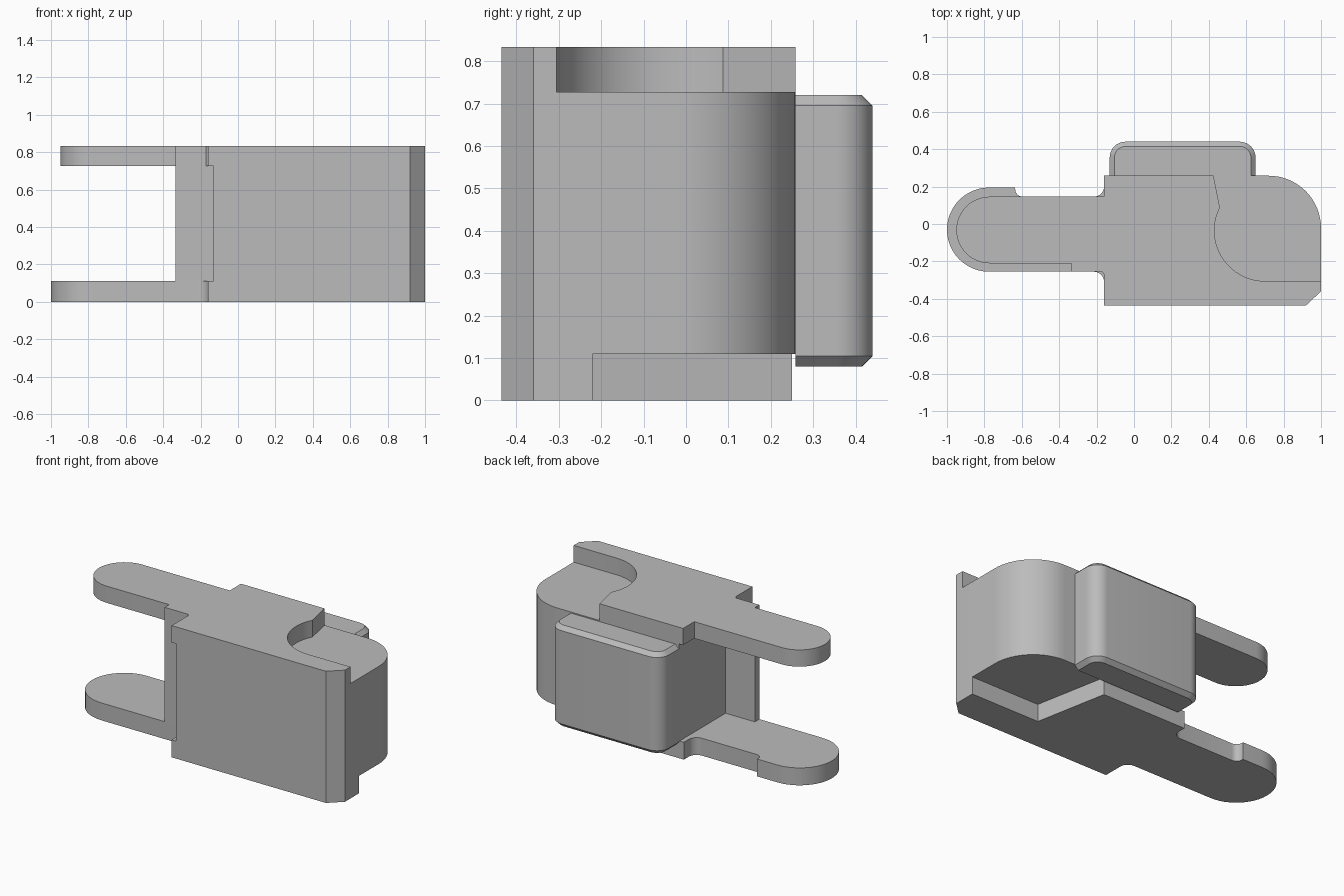
import bpy
import bmesh
from math import cos, sin, radians

cube = bpy.data.objects.get("Cube")
if cube:
    bpy.data.objects.remove(cube, do_unlink=True)

grey = bpy.data.materials.new("plain_grey")
grey.use_nodes = True
GREY = (0.5, 0.5, 0.5, 1)
grey.diffuse_color = GREY
grey.node_tree.nodes["Principled BSDF"].inputs["Base Color"].default_value = GREY


def arc(cx, cy, r, start, end, steps=16):
    """Points along a circular arc, angles in degrees."""
    angles = [radians(start + (end - start) * i / steps) for i in range(steps + 1)]
    return [(cx + r * cos(a), cy + r * sin(a)) for a in angles]


def prism(name, outline, z0, z1, chamfer=0, back=None):
    """Extrude a flat outline upward; optionally chamfer its rims except at y = back."""
    bm = bmesh.new()
    base = bm.faces.new([bm.verts.new((x, y, z0)) for x, y in outline])
    top = bmesh.ops.extrude_face_region(bm, geom=[base])["geom"]
    bmesh.ops.translate(bm, vec=(0, 0, z1 - z0),
                        verts=[v for v in top if isinstance(v, bmesh.types.BMVert)])
    bmesh.ops.recalc_face_normals(bm, faces=bm.faces)
    if chamfer:
        rims = [e for e in bm.edges
                if abs(e.verts[0].co.z - e.verts[1].co.z) < 1e-5
                and max(v.co.y for v in e.verts) > back + 1e-4]
        bmesh.ops.bevel(bm, geom=rims, offset=chamfer, segments=1, affect='EDGES')
    mesh = bpy.data.meshes.new(name)
    bm.to_mesh(mesh)
    bm.free()
    mesh.materials.append(grey)
    obj = bpy.data.objects.new(name, mesh)
    bpy.context.collection.objects.link(obj)
    bpy.ops.object.select_all(action='DESELECT')
    obj.select_set(True)
    bpy.context.view_layer.objects.active = obj
    bpy.ops.object.shade_smooth_by_angle(angle=radians(30))
    return obj


FRONT, BACK = -0.435, 0.258
LOW, HIGH, TOP = 0.11, 0.727, 0.833
front_corner = [(0.92, FRONT), (1, -0.36)]

# Main block with a chamfered front corner and a round back corner
prism("main_block",
      [(-0.13, FRONT)] + front_corner + arc(0.72, BACK - 0.28, 0.28, 0, 90)
      + [(-0.13, BACK)], LOW, HIGH)

# Thin wall between the two arms
prism("side_wall", [(-0.335, -0.255), (-0.13, -0.255), (-0.13, -0.21), (-0.335, -0.21)],
      LOW, HIGH)

# Top plate: narrow arm, wide centre, curved recess
prism("top_plate",
      arc(-0.772, -0.032, 0.178, 90, 270, 24)
      + [(-0.335, -0.21), (-0.335, -0.255), (-0.17, -0.255), (-0.16, -0.27),
         (-0.16, FRONT)] + front_corner + [(1, -0.305)]
      + arc(0.7, -0.035, 0.27, 270, 153, 20)
      + [(0.425, BACK), (-0.16, BACK), (-0.16, 0.146)], HIGH, TOP)

# Bottom plate: wider arm with a stepped edge and filleted roots
prism("bottom_plate",
      arc(-0.775, -0.03, 0.225, 90, 270, 24)
      + arc(-0.215, -0.31, 0.055, 90, 0, 8)
      + [(-0.16, FRONT)] + front_corner
      + [(1, -0.22), (0.52, -0.22), (0.43, 0.25), (-0.16, 0.25)]
      + arc(-0.215, 0.201, 0.055, 0, -90, 8)
      + arc(-0.595, 0.186, 0.04, -90, -180, 8) + [(-0.635, 0.195)], 0, LOW)

# Raised back pad with rounded sides and chamfered rims
prism("back_pad",
      [(-0.13, BACK), (0.65, BACK)] + arc(0.565, 0.355, 0.085, 0, 90, 10)
      + arc(-0.045, 0.355, 0.085, 90, 180, 10), 0.08, 0.72, 0.025, BACK)
